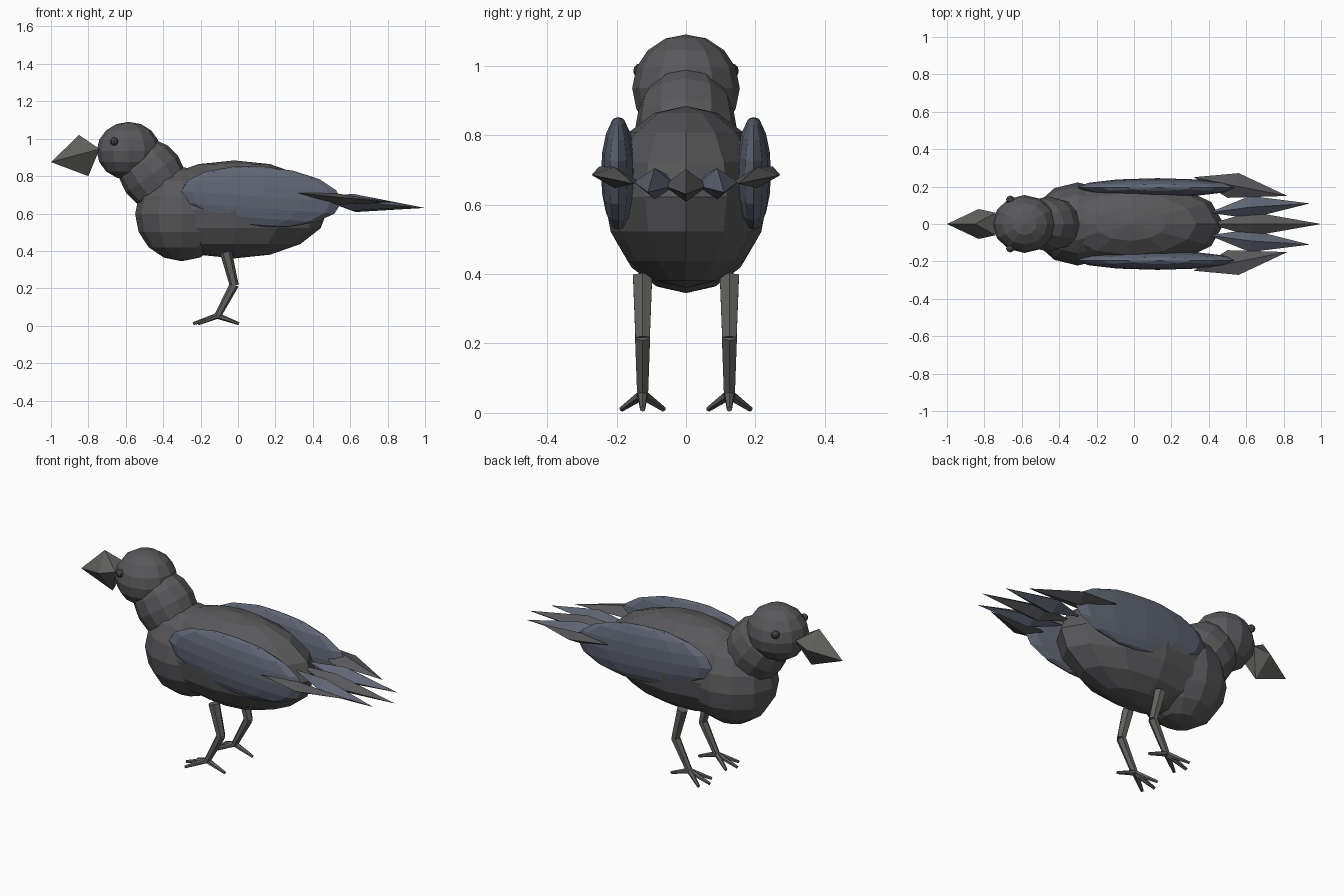
import bpy, bmesh, math
from mathutils import Vector, Matrix

if "Cube" in bpy.data.objects:
    bpy.data.objects.remove(bpy.data.objects["Cube"])


def material(name, r, g, b):
    m = bpy.data.materials.new(name)
    m.diffuse_color = (r, g, b, 1)
    m.use_nodes = True
    m.node_tree.nodes["Principled BSDF"].inputs["Base Color"].default_value = m.diffuse_color
    return m


PLUMAGE = material("plumage", 0.10, 0.10, 0.105)
BLUE = material("blue_grey", 0.115, 0.13, 0.175)
HORN = material("horn", 0.12, 0.12, 0.115)
DARK = material("eye_dark", 0.06, 0.06, 0.055)


def finish(name, bm, mat):
    bmesh.ops.recalc_face_normals(bm, faces=bm.faces)
    me = bpy.data.meshes.new(name)
    bm.to_mesh(me)
    bm.free()
    me.materials.append(mat)
    ob = bpy.data.objects.new(name, me)
    bpy.context.collection.objects.link(ob)
    return ob


def ellipsoid(name, loc, radii, mat, tilt=0, segs=12, rings=8):
    bm = bmesh.new()
    m = (Matrix.Translation(loc) @ Matrix.Rotation(math.radians(tilt), 4, 'Y')
         @ Matrix.Diagonal((*radii, 1)))
    bmesh.ops.create_uvsphere(bm, u_segments=segs, v_segments=rings, radius=1, matrix=m)
    return finish(name, bm, mat)


def limb(name, a, b, r1, r2, mat, segs=6):
    a, b = Vector(a), Vector(b)
    bm = bmesh.new()
    m = Matrix.Translation((a + b) / 2) @ (b - a).to_track_quat('Z', 'Y').to_matrix().to_4x4()
    bmesh.ops.create_cone(bm, cap_ends=True, segments=segs, radius1=r1, radius2=r2,
                          depth=(b - a).length, matrix=m)
    return finish(name, bm, mat)


def hull(name, points, mat):
    bm = bmesh.new()
    for p in points:
        bm.verts.new(p)
    bmesh.ops.convex_hull(bm, input=bm.verts)
    return finish(name, bm, mat)


def feather(name, root, outer, inner, tip, thick, mat):
    mid = (Vector(outer) + Vector(inner)) / 2
    up = Vector((0, 0, thick))
    return hull(name, [root, outer, inner, tip, mid + up, mid - up], mat)


# Torso, neck and head
ellipsoid("body", (-0.02, 0, 0.622), (0.50, 0.235, 0.262), PLUMAGE)
ellipsoid("breast", (-0.30, 0, 0.597), (0.25, 0.222, 0.252), PLUMAGE)
ellipsoid("neck", (-0.46, 0, 0.81), (0.17, 0.148, 0.20), PLUMAGE, tilt=-35)
ellipsoid("head", (-0.585, 0, 0.935), (0.17, 0.155, 0.155), PLUMAGE)

# Faceted beak
hull("beak", [(-1, 0, 0.875), (-0.85, 0, 1.02), (-0.80, 0, 0.80),
              (-0.83, 0.08, 0.921), (-0.83, -0.08, 0.921),
              (-0.74, 0.06, 0.945), (-0.74, -0.06, 0.945)], HORN)

# Central tail feather
feather("tail_feather_middle", (0.40, 0, 0.69), (0.63, 0.065, 0.655), (0.63, -0.065, 0.655),
        (1.0, 0, 0.63), 0.047, PLUMAGE)

for s, side in ((-1, "right"), (1, "left")):
    y = 0.125 * s
    ellipsoid(f"eye_{side}", (-0.662, 0.13 * s, 0.985), (0.022, 0.022, 0.022), DARK, segs=8, rings=6)

    # Folded wing and its long tip feather
    ellipsoid(f"wing_{side}", (0.125, 0.195 * s, 0.69), (0.43, 0.05, 0.162), BLUE, tilt=4)
    feather(f"wing_tip_{side}", (0.32, 0.25 * s, 0.71), (0.56, 0.272 * s, 0.685),
            (0.50, 0.14 * s, 0.67), (0.82, 0.15 * s, 0.66), 0.03, PLUMAGE)

    # Side tail feather
    feather(f"tail_feather_{side}", (0.40, 0.06 * s, 0.69), (0.62, 0.15 * s, 0.665),
            (0.62, 0.03 * s, 0.655), (0.94, 0.11 * s, 0.635), 0.045, BLUE)

    # Leg and toes
    ankle = (-0.11, y, 0.05)
    limb(f"thigh_{side}", (-0.065, y, 0.395), (-0.02, y, 0.215), 0.032, 0.024, HORN)
    limb(f"shin_{side}", (-0.02, y, 0.22), ankle, 0.025, 0.018, HORN)
    for i, (tx, ty) in enumerate(((-0.24, 0), (-0.21, 0.06), (-0.21, -0.06), (0.005, 0))):
        limb(f"toe_{side}_{i + 1}", (-0.11, y, 0.053), (tx, y + ty, 0.011), 0.016, 0.008, HORN)
